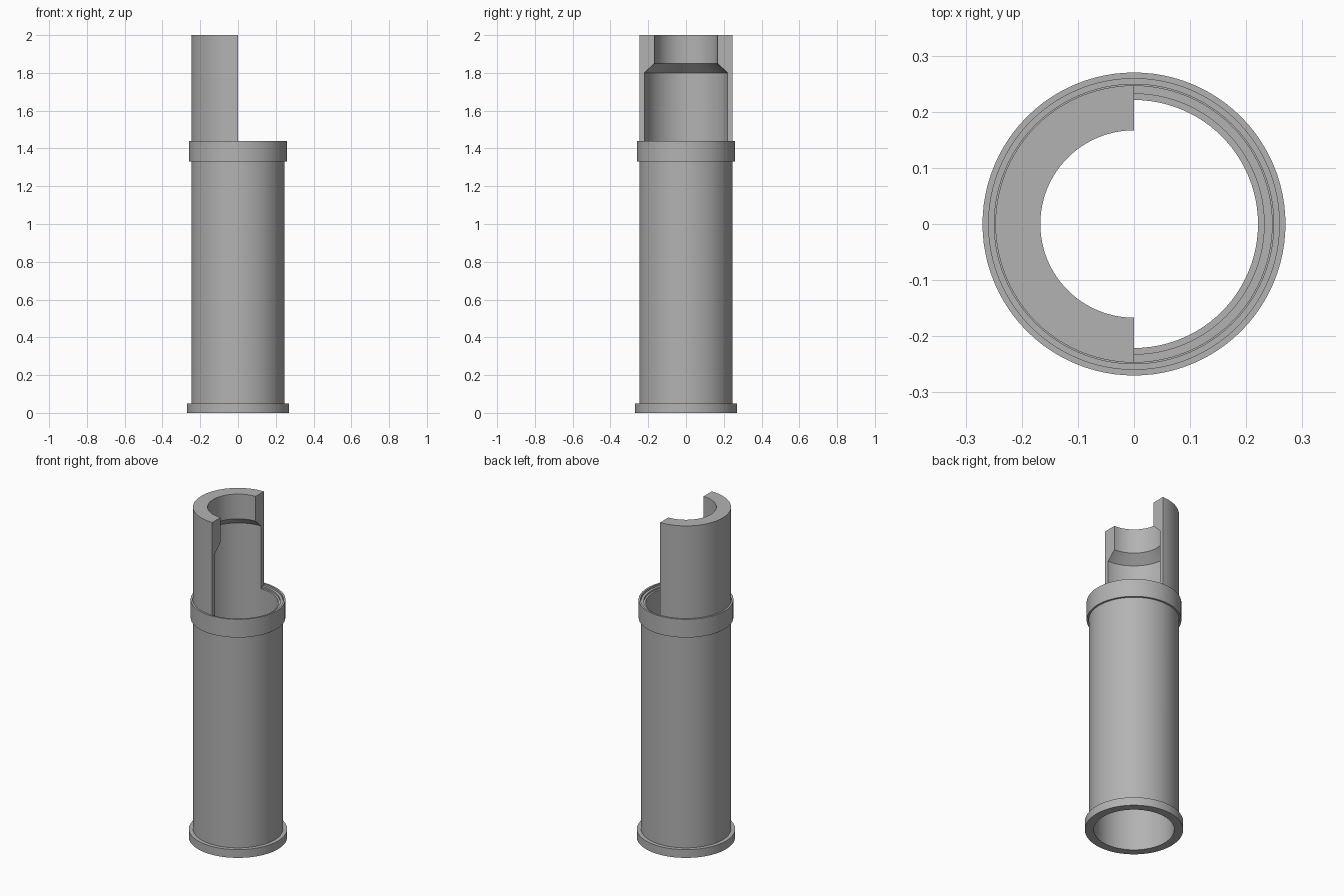
import bpy, bmesh, math

if "Cube" in bpy.data.objects:
    bpy.data.objects.remove(bpy.data.objects["Cube"])

SEGMENTS = 96
BORE, WALL, NECK = 0.221, 0.247, 0.167
CUT_Z, TOP = 1.43, 2.0

grey = bpy.data.materials.new("plain grey")
grey.use_nodes = True
colour = (0.45, 0.45, 0.45, 1)
grey.diffuse_color = colour
grey.node_tree.nodes["Principled BSDF"].inputs["Base Color"].default_value = colour


def lathe(name, profile):
    """Turn a closed (radius, height) outline into a ring-shaped solid."""
    bm = bmesh.new()
    rings = []
    for i in range(SEGMENTS):
        a = 2 * math.pi * i / SEGMENTS
        rings.append([bm.verts.new((r * math.cos(a), r * math.sin(a), z)) for r, z in profile])
    n = len(profile)
    for i, ring in enumerate(rings):
        after = rings[(i + 1) % SEGMENTS]
        for j in range(n):
            k = (j + 1) % n
            bm.faces.new((ring[j], after[j], after[k], ring[k]))
    return finish(name, bm)


def finish(name, bm):
    bmesh.ops.recalc_face_normals(bm, faces=bm.faces)
    mesh = bpy.data.meshes.new(name)
    bm.to_mesh(mesh)
    bm.free()
    mesh.materials.append(grey)
    obj = bpy.data.objects.new(name, mesh)
    bpy.context.collection.objects.link(obj)
    return obj


def half_cutter(name, radius, bottom):
    """Half-disc block on the +x side, rising past the top of the tube."""
    bm = bmesh.new()
    arc = [-math.pi / 2 + math.pi * i / 48 for i in range(49)]
    face = bm.faces.new([bm.verts.new((radius * math.cos(a), radius * math.sin(a), bottom)) for a in arc])
    out = bmesh.ops.extrude_face_region(bm, geom=[face])
    for v in out["geom"]:
        if isinstance(v, bmesh.types.BMVert):
            v.co.z = TOP + 0.1
    obj = finish(name, bm)
    obj.hide_render = True
    obj.hide_set(True)
    return obj


# Tube with foot flange and a narrowed neck inside the top
tube = lathe("tube", [
    (BORE, 0), (0.27, 0), (0.27, 0.05), (WALL, 0.05), (WALL, TOP),
    (NECK, TOP), (NECK, 1.85), (BORE, 1.8)])

# Open the +x half of the upper tube, leaving a small step on the inner rim
for name, radius, bottom in (("opening_cutter", 0.3, CUT_Z), ("step_cutter", 0.232, CUT_Z - 0.01)):
    cut = tube.modifiers.new(name, "BOOLEAN")
    cut.operation = "DIFFERENCE"
    cut.solver = "EXACT"
    cut.object = half_cutter(name, radius, bottom)

bpy.context.view_layer.objects.active = tube
tube.select_set(True)
for name in [m.name for m in tube.modifiers]:
    bpy.ops.object.modifier_apply(modifier=name)
for name in ("opening_cutter", "step_cutter"):
    bpy.data.objects.remove(bpy.data.objects[name])

# Collar band around the tube at the foot of the opening
collar = lathe("collar", [(0.249, 1.33), (0.26, 1.33), (0.26, 1.44), (0.249, 1.44)])

for obj in (tube, collar):
    bpy.ops.object.select_all(action="DESELECT")
    obj.select_set(True)
    bpy.context.view_layer.objects.active = obj
    bpy.ops.object.shade_smooth_by_angle(angle=math.radians(30))
